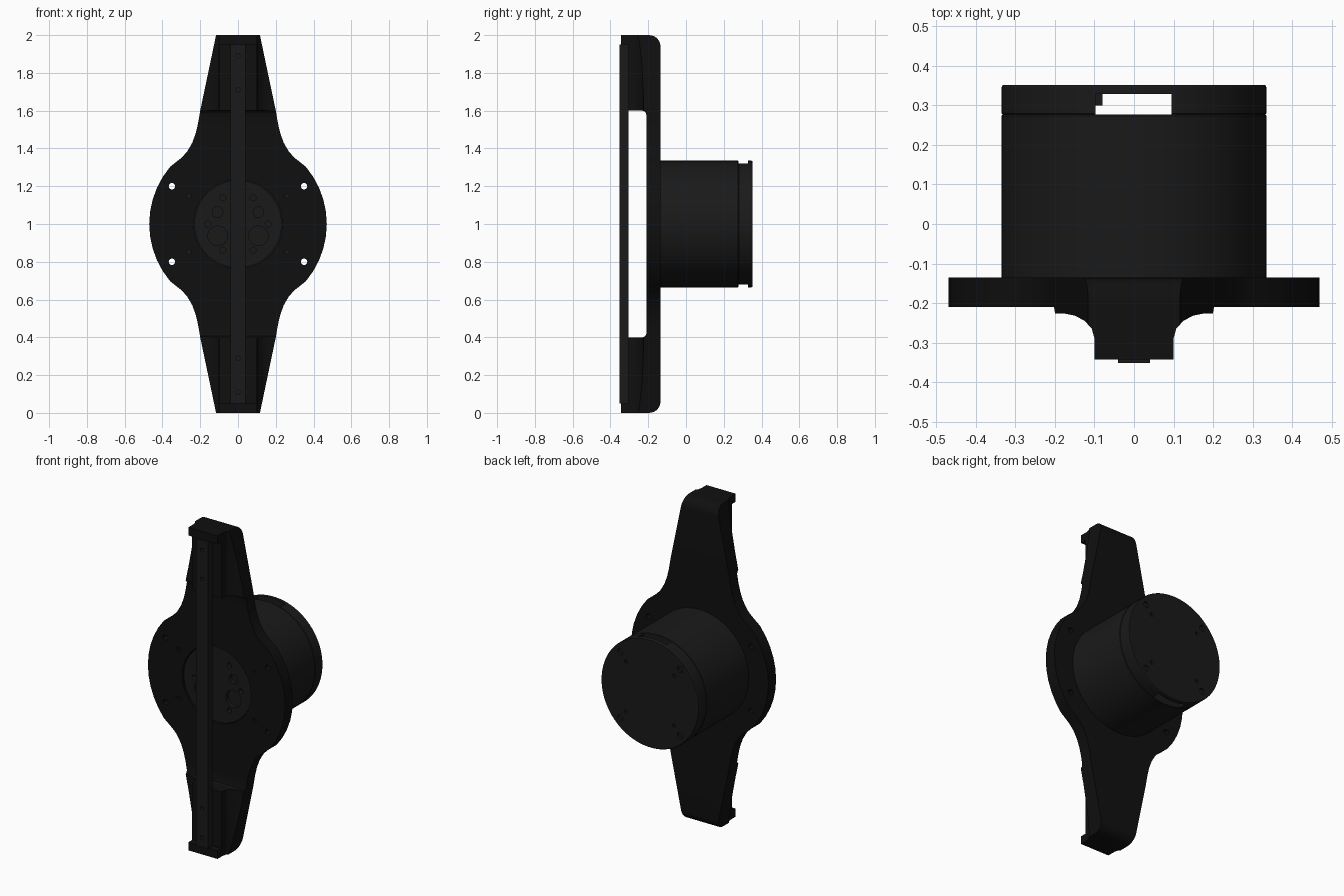
import bpy, bmesh
from math import sin, cos, radians, pi

if "Cube" in bpy.data.objects:
    bpy.data.objects.remove(bpy.data.objects["Cube"])

def material(name, v):
    m = bpy.data.materials.new(name)
    m.diffuse_color = (v, v, v, 1)
    m.use_nodes = True
    m.node_tree.nodes["Principled BSDF"].inputs["Base Color"].default_value = m.diffuse_color
    return m

BLACK, DARK = material("black", 0.005), material("dark_grey", 0.01)

def finish(name, bm, mat):
    bmesh.ops.remove_doubles(bm, verts=bm.verts, dist=1e-5)
    bmesh.ops.recalc_face_normals(bm, faces=bm.faces)
    me = bpy.data.meshes.new(name)
    bm.to_mesh(me)
    bm.free()
    me.materials.append(mat)
    ob = bpy.data.objects.new(name, me)
    bpy.context.collection.objects.link(ob)
    return ob

def add_prism(bm, pts, axis, a, b):
    place = {'x': lambda u, v: (a, u, v), 'y': lambda u, v: (u, a, v),
             'z': lambda u, v: (u, v, a)}[axis]
    f = bm.faces.new([bm.verts.new(place(u, v)) for u, v in pts])
    r = bmesh.ops.extrude_face_region(bm, geom=[f])
    new = [e for e in r['geom'] if isinstance(e, bmesh.types.BMVert)]
    d = [0, 0, 0]
    d['xyz'.index(axis)] = b - a
    bmesh.ops.translate(bm, verts=new, vec=d)
    # the start face must stay to close the solid
    if not f.is_valid:
        bm.faces.new([v for v in f.verts])

def circle(x, z, r, n=20):
    return [(x + r * cos(2 * pi * i / n), z + r * sin(2 * pi * i / n)) for i in range(n)]

def rect(u0, u1, v0, v1):
    return [(u0, v0), (u1, v0), (u1, v1), (u0, v1)]

def solid(name, mat, *prisms):
    bm = bmesh.new()
    for p in prisms:
        add_prism(bm, *p)
    return finish(name, bm, mat)

def lathe(name, mat, profile, n=96):
    # closed (radius, y) profile turned about the motor axis at z = 1
    bm = bmesh.new()
    rings = [[bm.verts.new((r * cos(2 * pi * i / n), y, 1 + r * sin(2 * pi * i / n)))
              for i in range(n)] for r, y in profile]
    for k, a in enumerate(rings):
        b = rings[(k + 1) % len(rings)]
        if profile[k][0] == 0 and profile[(k + 1) % len(rings)][0] == 0:
            continue
        for i in range(n):
            j = (i + 1) % n
            bm.faces.new((a[i], a[j], b[j], b[i]))
    return finish(name, bm, mat)

def boolean(ob, cutter, op='DIFFERENCE'):
    m = ob.modifiers.new("cut", 'BOOLEAN')
    m.operation, m.object, m.solver = op, cutter, 'EXACT'
    cutter.hide_render = True
    bpy.context.view_layer.objects.active = ob
    bpy.ops.object.modifier_apply(modifier=m.name)
    bpy.data.objects.remove(cutter)

def smooth(ob):
    bpy.ops.object.select_all(action='DESELECT')
    ob.select_set(True)
    bpy.context.view_layer.objects.active = ob
    bpy.ops.object.shade_smooth_by_angle(angle=radians(25))

SIGNS = [(sx, sz) for sx in (-1, 1) for sz in (-1, 1)]

# Bracket: front outline x side profile x top profile
quarter = [(0.47 * cos(radians(a)), 0.47 * sin(radians(a))) for a in range(0, 41, 8)]
quarter += [(0.30, 0.35), (0.27, 0.382), (0.242, 0.43), (0.224, 0.48),
            (0.212, 0.53), (0.2, 0.6), (0.1055, 1.05)]
right = [(x, 1 - z) for x, z in reversed(quarter[1:])] + [(x, 1 + z) for x, z in quarter]
outline = right + [(-x, z) for x, z in reversed(right)]
bracket = solid("bracket", BLACK, (outline, 'y', -0.5, 0.1))

half = [(-0.21, 0.58), (-0.216, 0.594), (-0.23, 0.6), (-0.305, 0.6), (-0.305, 0.95),
        (-0.343, 0.95), (-0.343, 1.0)]
half += [(-0.195 + 0.06 * sin(radians(a)), 0.94 + 0.06 * cos(radians(a)))
         for a in range(0, 91, 15)]
side = [(y, 1 + z) for y, z in half] + [(y, 1 - z) for y, z in reversed(half)]
boolean(bracket, solid("side_cutter", BLACK, (side, 'x', -0.6, 0.6)), 'INTERSECT')

flare = [(0.6, 0.2), (0.6, -0.225), (0.18, -0.226), (0.15, -0.232), (0.125, -0.245),
         (0.107, -0.265), (0.1, -0.29), (0.1, -0.4)]
top = flare + [(-x, y) for x, y in reversed(flare)]
boolean(bracket, solid("top_cutter", BLACK, (top, 'z', -0.2, 2.2)), 'INTERSECT')

# Central opening and screw holes of the bracket
holes = [(circle(0, 1, 0.235, 64), 'y', -0.28, 0)]
for sx, sz in SIGNS:
    holes.append((circle(0.35 * sx, 1 + 0.2 * sz, 0.017), 'y', -0.28, 0))
    holes.append((circle(0.26 * sx, 1 + 0.15 * sz, 0.012), 'y', -0.28, 0))
boolean(bracket, solid("hole_cutter", BLACK, *holes))
smooth(bracket)

# Guide rail with four screw holes
rail = solid("rail", DARK, (rect(-0.04, 0.04, 0.05, 1.95), 'y', -0.352, -0.305))
boolean(rail, solid("rail_cutter", DARK, *[(circle(0, z, 0.011), 'y', -0.4, -0.325)
                                         for z in (0.11, 0.29, 1.71, 1.89)]))

# Output hub with a ring of screw holes and round pockets
hub = lathe("output_hub", DARK, [(0, -0.2), (0.231, -0.2), (0.231, -0.13), (0, -0.13)])
pockets = []
for a in range(0, 360, 60):
    c, s = cos(radians(a)), sin(radians(a))
    pockets.append((circle(0.16 * c, 1 + 0.16 * s, 0.016), 'y', -0.25, -0.175))
for a, r in ((30, 0.028), (150, 0.028), (210, 0.052), (330, 0.052)):
    c, s = cos(radians(a)), sin(radians(a))
    pockets.append((circle(0.125 * c, 1 + 0.125 * s, r, 32), 'y', -0.25, -0.175))
boolean(hub, solid("hub_cutter", DARK, *pockets))
smooth(hub)

# Motor body
body = lathe("motor_body", DARK, [(0, -0.135), (0.335, -0.135), (0.335, 0.274),
                                 (0.332, 0.277), (0, 0.277)])
smooth(body)

# Hollow rear cap with cable windows above and below, and screw holes
cap = lathe("rear_cap", DARK, [(0.31, 0.277), (0.332, 0.277), (0.335, 0.28), (0.335, 0.347),
                              (0.332, 0.352), (0, 0.352), (0, 0.33), (0.31, 0.33)])
boolean(cap, solid("window_cutter", DARK, (rect(-0.097, 0.095, 0.25, 0.329), 'z', 0.5, 1.5)))
screws = []
for sx, sz in SIGNS:
    screws.append((circle(0.205 * sx, 1 + 0.205 * sz, 0.019), 'y', 0.337, 0.4))
    screws.append((circle(0.165 * sx, 1 + 0.155 * sz, 0.011), 'y', 0.337, 0.4))
boolean(cap, solid("screw_cutter", DARK, *screws))
smooth(cap)

# Cable connector inside the cap
solid("connector", DARK, (rect(-0.14, -0.08, 0.3, 0.331), 'z', 0.93, 1.07))
